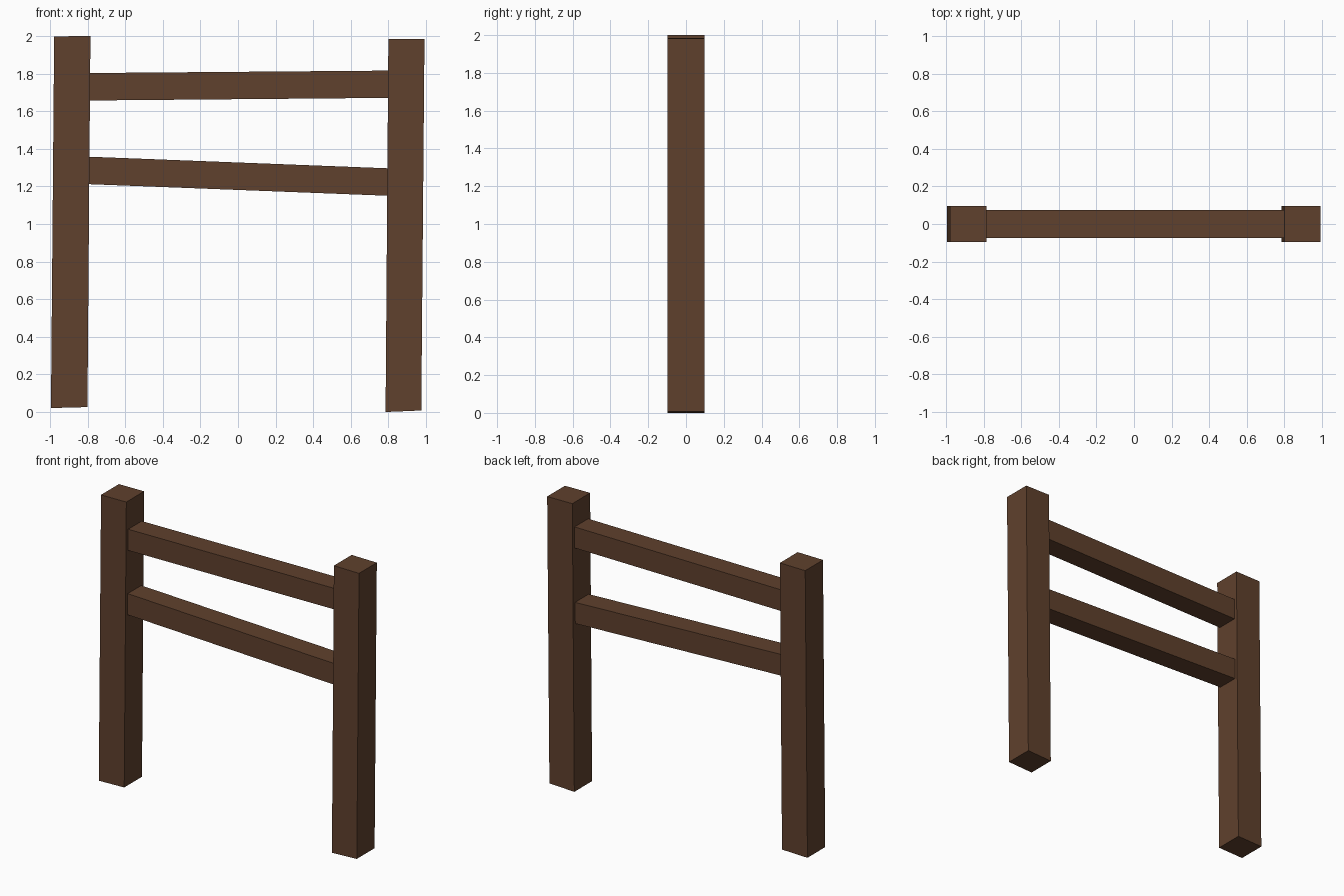
import bpy, bmesh

if "Cube" in bpy.data.objects:
    bpy.data.objects.remove(bpy.data.objects["Cube"])

wood = bpy.data.materials.new("dark brown wood")
wood.diffuse_color = (0.115, 0.052, 0.026, 1)
wood.use_nodes = True
wood.node_tree.nodes["Principled BSDF"].inputs["Base Color"].default_value = wood.diffuse_color


def beam(name, corners, half_depth):
    """Extrude a slightly crooked four-sided front outline (x, z) along y."""
    bm = bmesh.new()
    face = bm.faces.new([bm.verts.new((x, -half_depth, z)) for x, z in corners])
    out = bmesh.ops.extrude_face_region(bm, geom=[face])
    moved = [v for v in out["geom"] if isinstance(v, bmesh.types.BMVert)]
    bmesh.ops.translate(bm, verts=moved, vec=(0, 2 * half_depth, 0))
    bmesh.ops.recalc_face_normals(bm, faces=bm.faces)
    mesh = bpy.data.meshes.new(name)
    bm.to_mesh(mesh)
    bm.free()
    mesh.materials.append(wood)
    obj = bpy.data.objects.new(name, mesh)
    bpy.context.collection.objects.link(obj)
    return obj


# Upright posts, each leaning slightly to the right
beam("left_post", [(-0.995, 0.021), (-0.801, 0.026), (-0.785, 2.0), (-0.978, 1.998)], 0.097)
beam("right_post", [(0.785, 0.0), (0.975, 0.008), (0.992, 1.983), (0.8, 1.985)], 0.097)

# Crooked cross rails, ending at the inner post faces
beam("upper_rail", [(-0.795, 1.657), (0.805, 1.671), (0.805, 1.816), (-0.795, 1.803)], 0.074)
beam("lower_rail", [(-0.795, 1.212), (0.805, 1.15), (0.805, 1.296), (-0.795, 1.358)], 0.074)
